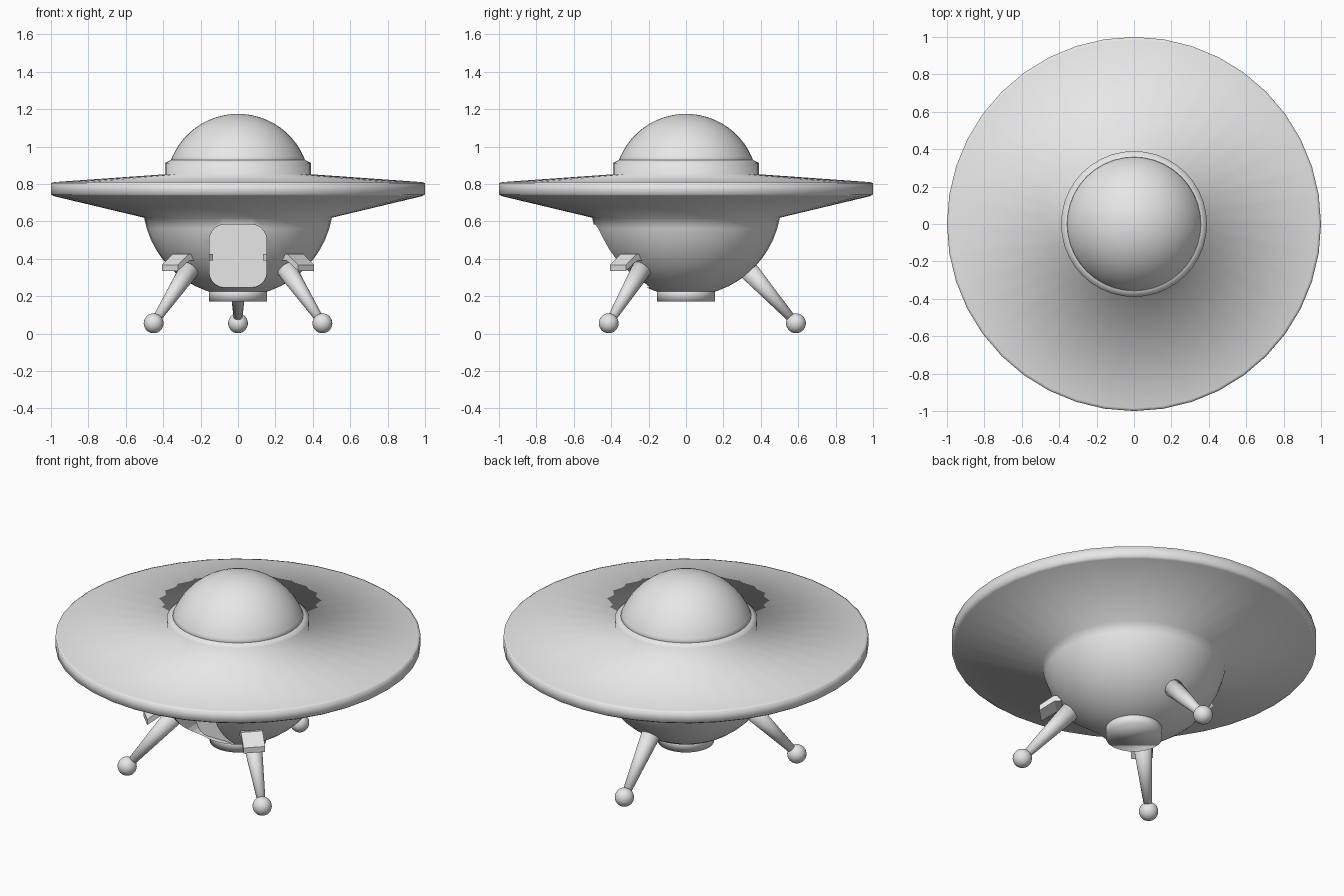
import bpy, bmesh, math
from mathutils import Vector, Matrix

if "Cube" in bpy.data.objects:
    bpy.data.objects.remove(bpy.data.objects["Cube"])

grey = bpy.data.materials.new("grey metal")
grey.diffuse_color = (0.8, 0.8, 0.8, 1)
grey.use_nodes = True
grey.node_tree.nodes["Principled BSDF"].inputs["Base Color"].default_value = grey.diffuse_color


def make_object(name, bm, smooth=True):
    bmesh.ops.recalc_face_normals(bm, faces=bm.faces)
    mesh = bpy.data.meshes.new(name)
    bm.to_mesh(mesh)
    bm.free()
    mesh.materials.append(grey)
    for p in mesh.polygons:
        p.use_smooth = smooth
    ob = bpy.data.objects.new(name, mesh)
    bpy.context.collection.objects.link(ob)
    return ob


def lathe(name, profile, sides=40):
    """Spin (radius, height) points around z; the ends lie on or are capped to the axis."""
    bm = bmesh.new()
    rings = []
    for r, z in profile:
        if r < 1e-5:
            rings.append([bm.verts.new((0, 0, z))] * sides)
        else:
            rings.append([bm.verts.new((r * math.cos(a), r * math.sin(a), z))
                          for a in (2 * math.pi * i / sides for i in range(sides))])
    for low, high in zip(rings, rings[1:]):
        for i in range(sides):
            j = (i + 1) % sides
            loop = list(dict.fromkeys((low[i], low[j], high[j], high[i])))
            bm.faces.new(loop)
    for ring in (rings[0], rings[-1]):
        if ring[0] is not ring[1]:
            bm.faces.new(ring)
    return make_object(name, bm)


def arc(radius, centre, start, end, steps):
    """Profile points on a sphere, by latitude in degrees."""
    angles = [math.radians(start + (end - start) * i / steps) for i in range(steps + 1)]
    return [(radius * math.cos(a), centre + radius * math.sin(a)) for a in angles]


def prism(name, points, depth, matrix):
    """Extrude a flat outline (local x, z) symmetrically along local y."""
    bm = bmesh.new()
    face = bm.faces.new([bm.verts.new((x, -depth / 2, z)) for x, z in points])
    ext = bmesh.ops.extrude_face_region(bm, geom=[face])
    bmesh.ops.translate(bm, vec=(0, depth, 0),
                        verts=[v for v in ext["geom"] if isinstance(v, bmesh.types.BMVert)])
    bm.transform(matrix)
    return make_object(name, bm, smooth=False)


# Saucer hull: round belly, wide thin disc and the collar under the dome
belly = arc(0.51, 0.71, -90, -10.2, 12)
hull = lathe("hull", belly + [(0.985, 0.735), (1, 0.745), (1, 0.805), (0.985, 0.81),
                              (0.39, 0.852), (0.39, 0.912), (0.355, 0.93), (0, 0.93)])

# Doorway: rounded opening sunk into the front of the belly
corners = []
for cx, cz, start in ((0.075, 0.5, 0), (-0.075, 0.5, 90), (-0.075, 0.33, 180), (0.075, 0.33, 270)):
    for k in range(6):
        a = math.radians(start + 18 * k)
        corners.append((cx + 0.078 * math.cos(a), cz + 0.083 * math.sin(a)))
cutter = prism("doorway_cutter", corners, 0.5, Matrix.Translation((0, -0.43, 0)))
cutter.hide_render = True
cutter.hide_viewport = True
cut = hull.modifiers.new("doorway", "BOOLEAN")
cut.operation = "DIFFERENCE"
cut.solver = "EXACT"
cut.object = cutter

# Dome on top and thruster pod below
lathe("dome", arc(0.384, 0.791, 18, 90, 12))
lathe("thruster_pod", [(0.155, 0.172), (0.155, 0.238), (0.13, 0.25)])

# Three landing legs, each a tapered strut with a ball foot
for name, angle, reach in (("front_right", -42.5, 0.612), ("front_left", -137.5, 0.612),
                           ("back", 90, 0.588)):
    out = Vector((math.cos(math.radians(angle)), math.sin(math.radians(angle)), 0))
    foot = out * reach + Vector((0, 0, 0.055))
    top = out * (reach - 0.31) + Vector((0, 0, 0.4))
    axis = top - foot
    bm = bmesh.new()
    bmesh.ops.create_cone(bm, cap_ends=True, segments=20, radius1=0.02, radius2=0.06,
                          depth=axis.length)
    bm.transform(Matrix.Translation((foot + top) / 2)
                 @ axis.to_track_quat("Z", "Y").to_matrix().to_4x4())
    make_object(name + "_leg", bm)
    bm = bmesh.new()
    bmesh.ops.create_uvsphere(bm, u_segments=24, v_segments=14, radius=0.053)
    bm.transform(Matrix.Translation(foot))
    make_object(name + "_foot", bm)

# Bent plates above the two front legs
plate = [(0.25, 0.425), (0.435, 0.425), (0.515, 0.368), (0.515, 0.335), (0.43, 0.39), (0.25, 0.39)]
for name, angle in (("right_plate", -45), ("left_plate", -135)):
    prism(name, plate, 0.12, Matrix.Rotation(math.radians(angle), 4, "Z"))
